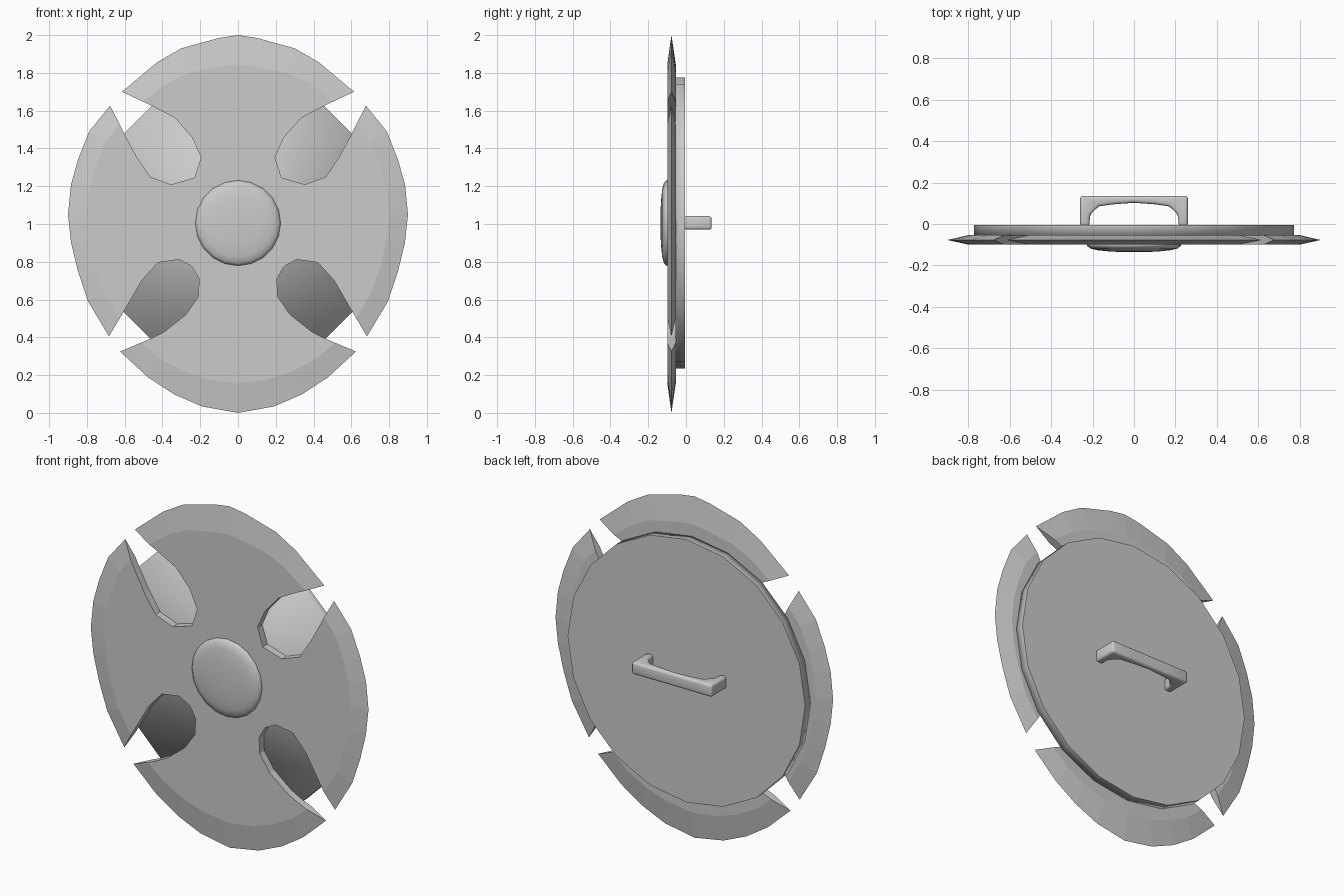
import bpy, bmesh, math

if "Cube" in bpy.data.objects:
    bpy.data.objects.remove(bpy.data.objects["Cube"])

CZ = 1.005  # height of the shield centre


def loft(name, rings, smooth=False):
    """Skin matching closed rings and cap both ends."""
    bm = bmesh.new()
    vs = [[bm.verts.new(p) for p in ring] for ring in rings]
    n = len(vs[0])
    for a, b in zip(vs, vs[1:]):
        for i in range(n):
            j = (i + 1) % n
            bm.faces.new((a[i], a[j], b[j], b[i]))
    bm.faces.new(vs[0])
    bm.faces.new(vs[-1])
    bmesh.ops.recalc_face_normals(bm, faces=bm.faces)
    for f in bm.faces:
        f.smooth = smooth
    me = bpy.data.meshes.new(name)
    bm.to_mesh(me)
    bm.free()
    ob = bpy.data.objects.new(name, me)
    bpy.context.collection.objects.link(ob)
    return ob


def circle(r, y, n):
    return [(r * math.sin(2 * math.pi * i / n), y, CZ + r * math.cos(2 * math.pi * i / n))
            for i in range(n)]


# Front plate: oval with a sharp rim tapered on both faces
half = [(0, 2), (.10, 1.985), (.30, 1.93), (.43, 1.855), (.614, 1.70), (.677, 1.627),
        (.788, 1.49), (.847, 1.341), (.884, 1.209), (.90, 1.05), (.884, .902),
        (.847, .749), (.794, .59), (.683, .405), (.624, .325), (.476, .188),
        (.338, .098), (.19, .034), (0, 0)]
outline = half + [(-x, z) for x, z in half[-2:0:-1]]


def inset(y):
    ring = []
    for x, z in outline:
        dz = z - CZ
        s = .89 - .045 * (abs(dz) / math.hypot(x, dz)) ** 8
        ring.append((x * s, y, CZ + dz * s))
    return ring


plate = loft("front_plate", [inset(-.099), [(x, -.077, z) for x, z in outline], inset(-.054)])

# Keyhole notches, open through the rim on each diagonal
upper = [(.75, 1.863), (.614, 1.70), (.444, 1.62), (.333, 1.56), (.243, 1.458), (.196, 1.352),
         (.23, 1.246), (.354, 1.209), (.466, 1.25), (.54, 1.363), (.60, 1.474),
         (.677, 1.627), (.80, 1.80)]
lower = [(.80, .22), (.683, .405), (.592, .558), (.51, .70), (.423, .796), (.312, .812),
         (.243, .775), (.206, .71), (.21, .616), (.275, .521), (.39, .43), (.46, .394),
         (.624, .325), (.76, .16)]
for label, pts in (("upper", upper), ("lower", lower)):
    for side, sx in (("right", 1), ("left", -1)):
        cutter = loft(f"{label}_{side}_notch_cutter",
                      [[(sx * x, y, z) for x, z in pts] for y in (-.2, .1)])
        cutter.hide_render = True
        cutter.hide_viewport = True
        cutter.display_type = 'WIRE'
        mod = plate.modifiers.new(f"{label}_{side}", 'BOOLEAN')
        mod.object = cutter
        mod.operation = 'DIFFERENCE'
        mod.solver = 'EXACT'

# Backing disc, soft at the front edge and crisp at the back
disc = loft("backing_disc", [circle(.77, -.056, 20), circle(.77, -.004, 20)], True)
for e in disc.data.edges:
    if all(disc.data.vertices[v].co.y > -.01 for v in e.vertices):
        e.use_edge_sharp = True

# Rounded boss in the middle of the front
loft("centre_boss", [circle(r, y, 20) for r, y in
                     ((.226, -.09), (.226, -.105), (.212, -.117), (.18, -.126),
                      (.12, -.132), (.05, -.136))], True)

# Grip on the back
right = [(.26, -.01), (.26, .136), (.12, .136)]
inner = [(.0, .102), (.10, .095), (.17, .085), (.212, .045), (.215, -.01)]
grip = (right + [(-x, y) for x, y in right[::-1]]
        + [(-x, y) for x, y in inner[::-1]] + inner[1:])
handle = loft("grip_handle", [[(x, y, z) for x, y in grip] for z in (.97, 1.042)], True)
bev = handle.modifiers.new("round", 'BEVEL')
bev.width = .014
bev.segments = 3
bev.limit_method = 'ANGLE'
bev.angle_limit = math.radians(40)
